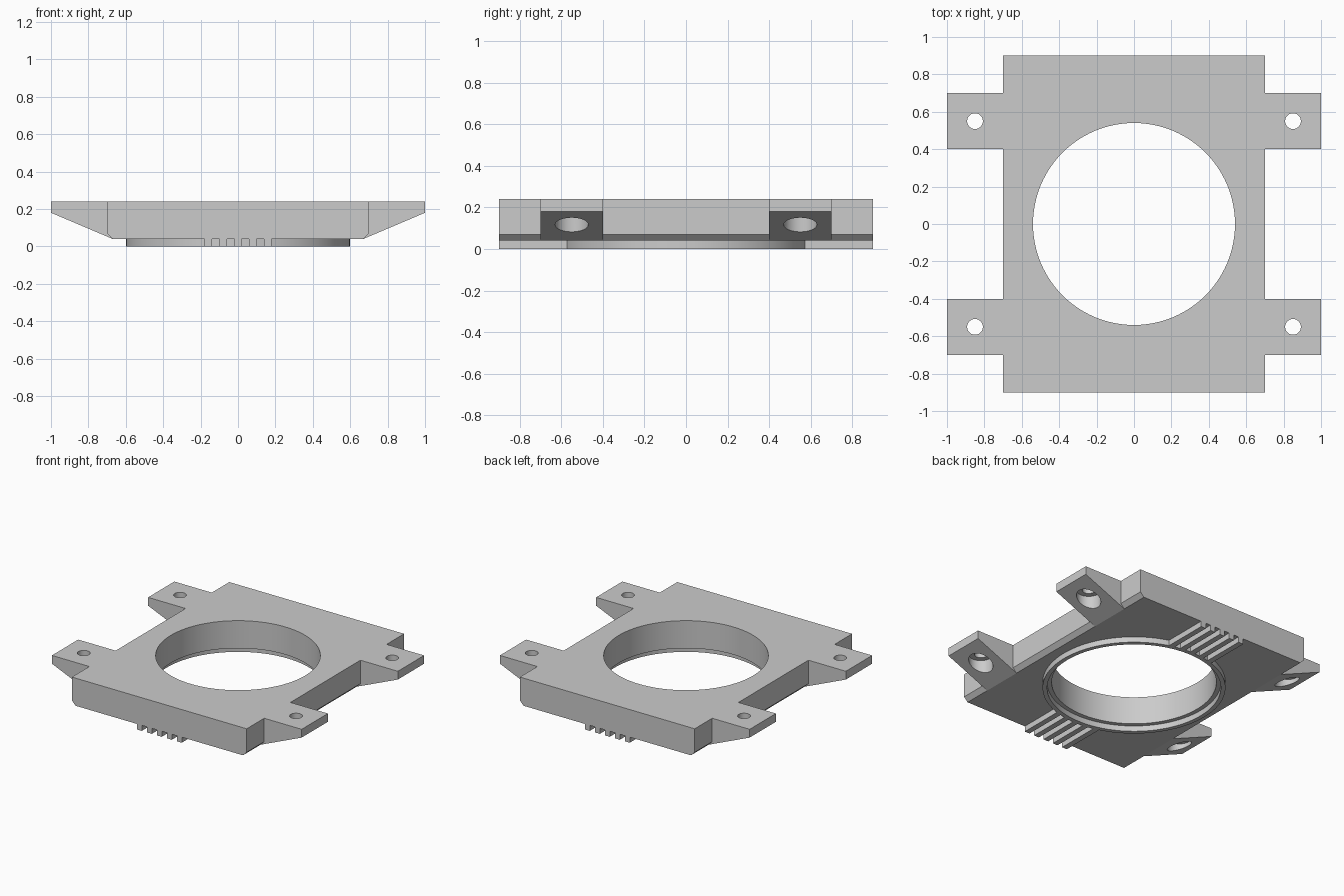
import bpy, bmesh, math

if "Cube" in bpy.data.objects:
    bpy.data.objects.remove(bpy.data.objects["Cube"])

grey = bpy.data.materials.new("light grey")
grey.diffuse_color = (0.6, 0.6, 0.6, 1)
grey.use_nodes = True
grey.node_tree.nodes["Principled BSDF"].inputs["Base Color"].default_value = grey.diffuse_color


def finish(name, bm):
    bmesh.ops.recalc_face_normals(bm, faces=bm.faces)
    me = bpy.data.meshes.new(name)
    bm.to_mesh(me)
    bm.free()
    me.materials.append(grey)
    ob = bpy.data.objects.new(name, me)
    bpy.context.collection.objects.link(ob)
    return ob


def prism(name, profile, y0, y1):
    """Extrude an x-z profile along y."""
    bm = bmesh.new()
    face = bm.faces.new([bm.verts.new((x, y0, z)) for x, z in profile])
    ext = bmesh.ops.extrude_face_region(bm, geom=[face])["geom"]
    bmesh.ops.translate(bm, vec=(0, y1 - y0, 0),
                        verts=[v for v in ext if isinstance(v, bmesh.types.BMVert)])
    return finish(name, bm)


def cylinder(name, x, y, r, z0, z1, n=96):
    bm = bmesh.new()
    bmesh.ops.create_cone(bm, cap_ends=True, segments=n, radius1=r, radius2=r, depth=z1 - z0)
    bmesh.ops.translate(bm, vec=(x, y, (z0 + z1) / 2), verts=bm.verts)
    return finish(name, bm)


def combine(target, other, operation):
    """Apply a boolean and remove the helper object."""
    mod = target.modifiers.new("bool", 'BOOLEAN')
    mod.operation = operation
    mod.solver = 'EXACT'
    mod.object = other
    bpy.context.view_layer.update()
    deps = bpy.context.evaluated_depsgraph_get()
    mesh = bpy.data.meshes.new_from_object(target.evaluated_get(deps))
    target.modifiers.clear()
    target.data = mesh
    bpy.data.objects.remove(other)


# Main plate with chamfered lower side edges
plate = prism("mounting_plate",
              [(-0.7, 0.24), (-0.7, 0.07), (-0.67, 0.04),
               (0.67, 0.04), (0.7, 0.07), (0.7, 0.24)], -0.9, 0.9)

# Four sloped mounting tabs
for sx in (-1, 1):
    for y0 in (-0.7, 0.4):
        outline = [(1, 0.24), (1, 0.18), (0.67, 0.04), (0.6, 0.1), (0.6, 0.24)]
        tab = prism("tab", [(sx * x, z) for x, z in outline], y0, y0 + 0.3)
        combine(plate, tab, 'UNION')

# Raised ring under the plate
combine(plate, cylinder("ring", 0, 0, 0.6, 0, 0.06), 'UNION')

# Five ribs at the front and at the back
for i in range(-2, 3):
    x = i * 0.08
    rect = [(x - 0.02, 0), (x + 0.02, 0), (x + 0.02, 0.06), (x - 0.02, 0.06)]
    for y0, y1 in ((-0.9, -0.57), (0.57, 0.9)):
        combine(plate, prism("rib", rect, y0, y1), 'UNION')

# Central bore and the wider recess inside the ring
combine(plate, cylinder("ring_recess", 0, 0, 0.57, -0.1, 0.04), 'DIFFERENCE')
combine(plate, cylinder("bore", 0, 0, 0.54, -0.1, 0.4), 'DIFFERENCE')

# Screw holes with counterbores from below
for x in (-0.85, 0.85):
    for y in (-0.55, 0.55):
        combine(plate, cylinder("counterbore", x, y, 0.08, -0.1, 0.18, 48), 'DIFFERENCE')
        combine(plate, cylinder("screw_hole", x, y, 0.042, -0.1, 0.4, 48), 'DIFFERENCE')

bpy.ops.object.select_all(action='DESELECT')
plate.select_set(True)
bpy.context.view_layer.objects.active = plate
bpy.ops.object.shade_smooth_by_angle(angle=math.radians(20))
